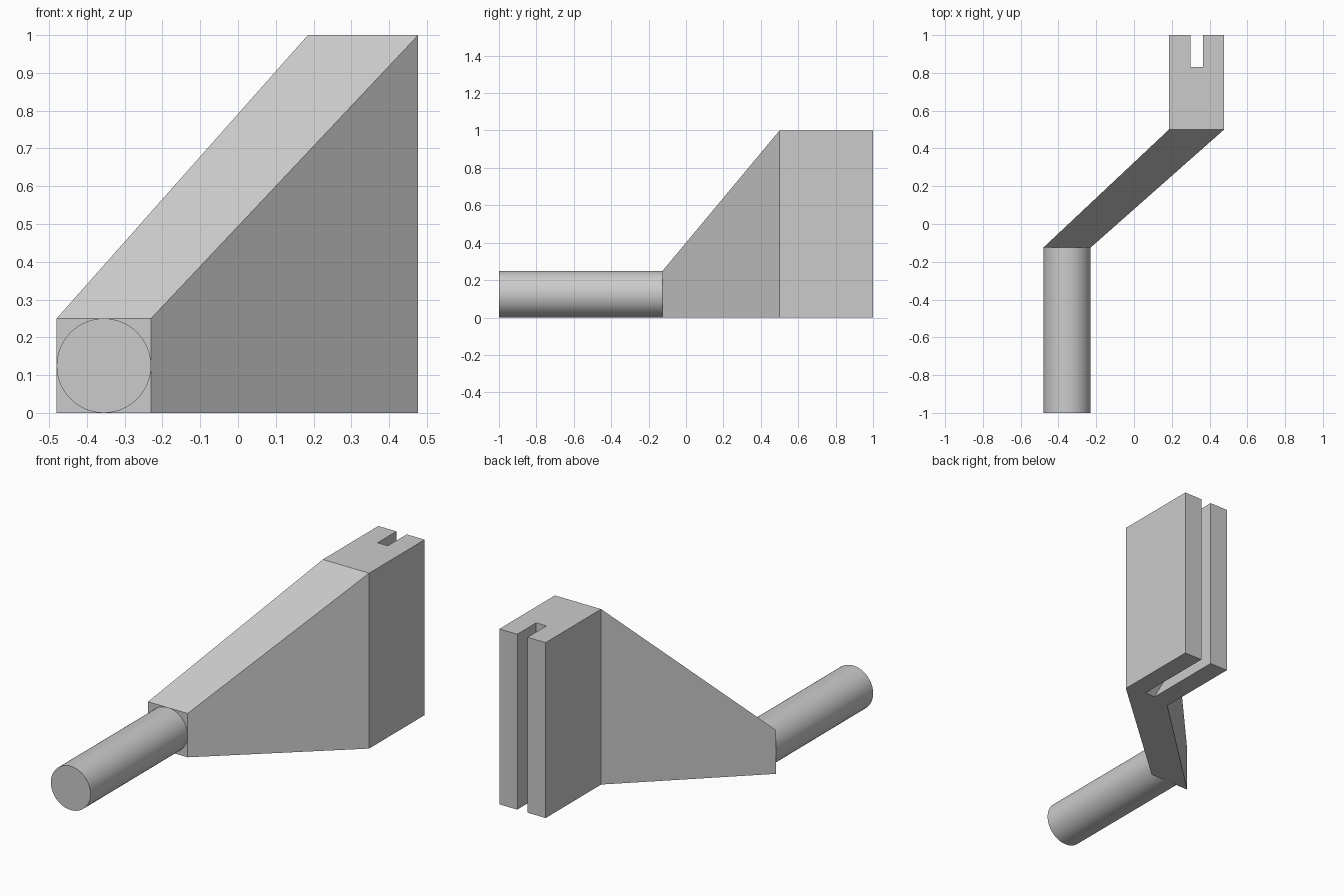
import bpy
import bmesh
import math

cube = bpy.data.objects.get("Cube")
if cube:
    bpy.data.objects.remove(cube, do_unlink=True)

GREY = (0.6, 0.6, 0.6, 1.0)
grey = bpy.data.materials.new("plain grey")
grey.use_nodes = True
grey.diffuse_color = GREY
grey.node_tree.nodes["Principled BSDF"].inputs["Base Color"].default_value = GREY


def loft(name, rings):
    """Skin a closed solid through rings that share a point count."""
    bm = bmesh.new()
    loops = [[bm.verts.new(p) for p in ring] for ring in rings]
    for a, b in zip(loops, loops[1:]):
        for i in range(len(a)):
            j = (i + 1) % len(a)
            bm.faces.new((a[i], a[j], b[j], b[i]))
    bm.faces.new(loops[0])
    bm.faces.new(loops[-1])
    bmesh.ops.recalc_face_normals(bm, faces=bm.faces)
    mesh = bpy.data.meshes.new(name)
    bm.to_mesh(mesh)
    bm.free()
    mesh.materials.append(grey)
    obj = bpy.data.objects.new(name, mesh)
    bpy.context.collection.objects.link(obj)
    return obj


def rect(y, x0, x1, height):
    return [(x0, y, 0), (x1, y, 0), (x1, y, height), (x0, y, height)]


# Body: small square end flaring sideways and up into a tall straight block
body = loft("slotted_body", [
    rect(-0.125, -0.48, -0.23, 0.25),
    rect(0.5, 0.185, 0.477, 1.0),
    rect(1.0, 0.185, 0.477, 1.0),
])

# Slot through the back of the block, reaching deeper near the bottom
slot_profile = [(1.1, -0.1), (0.53, -0.1), (0.53, 0.0),
                (0.83, 0.25), (0.83, 1.1), (1.1, 1.1)]
cutter = loft("slot_cutter", [[(x, y, z) for y, z in slot_profile]
                              for x in (0.299, 0.364)])
cutter.hide_render = True
cut = body.modifiers.new("slot", 'BOOLEAN')
cut.operation = 'DIFFERENCE'
cut.solver = 'EXACT'
cut.object = cutter
bpy.context.view_layer.objects.active = body
body.select_set(True)
bpy.ops.object.modifier_apply(modifier=cut.name)
bpy.data.objects.remove(cutter, do_unlink=True)
bpy.ops.object.select_all(action='DESELECT')

# Round rod standing out of the square end
bpy.ops.mesh.primitive_cylinder_add(
    vertices=64, radius=0.125, depth=0.875,
    location=(-0.355, -0.5625, 0.125), rotation=(math.pi / 2, 0, 0))
rod = bpy.context.object
rod.name = "round_rod"
rod.data.materials.append(grey)
bpy.ops.object.shade_smooth_by_angle(angle=math.radians(30))
